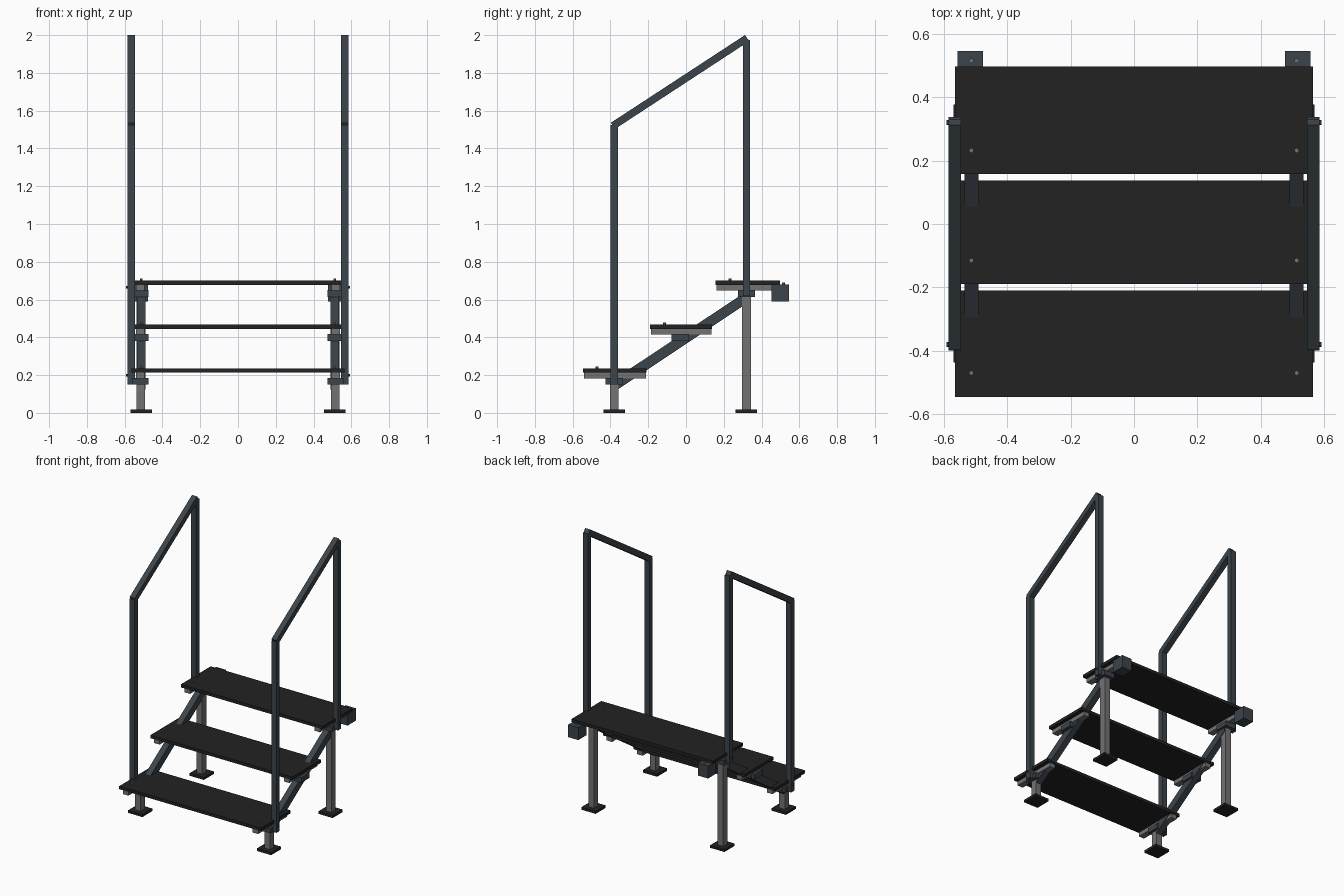
import bpy, bmesh, math
from mathutils import Vector

old = bpy.data.objects.get("Cube")
if old:
    bpy.data.objects.remove(old, do_unlink=True)


def material(name, r, g, b):
    m = bpy.data.materials.new(name)
    m.diffuse_color = (r, g, b, 1)
    m.use_nodes = True
    bsdf = m.node_tree.nodes["Principled BSDF"]
    bsdf.inputs["Base Color"].default_value = (r, g, b, 1)
    bsdf.inputs["Roughness"].default_value = 0.6
    return m


BLACK = material("black rubber", 0.016, 0.016, 0.016)
STEEL = material("blue grey steel", 0.045, 0.058, 0.07)
GREY = material("light grey metal", 0.17, 0.17, 0.175)


def finish(name, bm, mat):
    bmesh.ops.recalc_face_normals(bm, faces=bm.faces)
    mesh = bpy.data.meshes.new(name)
    bm.to_mesh(mesh)
    bm.free()
    mesh.materials.append(mat)
    ob = bpy.data.objects.new(name, mesh)
    bpy.context.collection.objects.link(ob)
    return ob


def box(name, x, y, z, mat):
    """Box from (min, max) ranges."""
    bm = bmesh.new()
    bmesh.ops.create_cube(bm, size=1)
    for v in bm.verts:
        v.co = Vector([(r[0] + r[1]) / 2 + c * (r[1] - r[0])
                       for r, c in zip((x, y, z), v.co)])
    return finish(name, bm, mat)


def side_profile(name, x, outline, mat):
    """Outline of (y, z) points extruded across an x range."""
    bm = bmesh.new()
    face = bm.faces.new([bm.verts.new((x[0], y, z)) for y, z in outline])
    new = bmesh.ops.extrude_face_region(bm, geom=[face])["geom"]
    bmesh.ops.translate(bm, vec=(x[1] - x[0], 0, 0),
                        verts=[v for v in new if isinstance(v, bmesh.types.BMVert)])
    return finish(name, bm, mat)


def bolt(name, pos, axis, mat):
    bm = bmesh.new()
    bmesh.ops.create_cone(bm, cap_ends=True, segments=6, radius1=0.008,
                          radius2=0.008, depth=0.014)
    ob = finish(name, bm, mat)
    ob.location = pos
    if axis == "x":
        ob.rotation_euler.y = math.pi / 2
    return ob


def span(centre, half):
    return (centre - half, centre + half)


# Treads: (name, front y, back y, top z, bracket centre y)
TREADS = [("lower", -0.545, -0.21, 0.235, -0.38),
          ("middle", -0.19, 0.138, 0.467, -0.03),
          ("upper", 0.157, 0.497, 0.70, 0.32)]
LEG_X, POST_X = 0.515, 0.565
FRONT_Y, BACK_Y = -0.38, 0.32

for name, y0, y1, top, _ in TREADS:
    box(name + "_tread", (-0.565, 0.565), (y0, y1), (top - 0.022, top), BLACK)

for side, s in (("left", 1), ("right", -1)):
    def across(centre, half):
        return span(s * centre, half)

    # Rails, brackets and bolts below each tread
    for name, y0, y1, top, mid in TREADS:
        box(f"{name}_tread_rail_{side}", across(0.517, 0.022), (y0 + 0.005, y1 - 0.003),
            (top - 0.052, top - 0.02), GREY)
        box(f"{name}_bracket_{side}", across(0.517, 0.042), span(mid, 0.046),
            (top - 0.086, top - 0.05), STEEL)
        bolt(f"{name}_tread_bolt_{side}", (s * 0.513, y0 + 0.075, top + 0.004), "z", GREY)

    # Legs and feet
    for name, y, top in (("front", FRONT_Y, 0.15), ("back", BACK_Y, 0.62)):
        box(f"{name}_leg_{side}", across(LEG_X, 0.022), span(y, 0.023), (0.015, top), GREY)
        box(f"{name}_foot_{side}", across(0.513, 0.057), span(y, 0.057), (0, 0.018), BLACK)

    # Sloping stringer
    side_profile("stringer_" + side, across(0.512, 0.022),
                 [(-0.36, 0.125), (0.335, 0.588), (0.335, 0.62),
                  (0.30, 0.63), (-0.385, 0.175)], STEEL)

    # Hand rail posts with a sloping top bar
    box("front_post_" + side, across(POST_X, 0.02), span(FRONT_Y, 0.019), (0.15, 1.525), STEEL)
    box("back_post_" + side, across(POST_X, 0.02), span(BACK_Y, 0.018), (0.62, 1.975), STEEL)
    side_profile("hand_rail_" + side, across(POST_X, 0.02),
                 [(-0.376, 1.503), (0.335, 1.968), (0.312, 2.0), (-0.398, 1.536)], STEEL)
    for name, y, z in (("front", FRONT_Y, 0.2), ("back", BACK_Y, 0.665)):
        bolt(f"{name}_post_bolt_{side}", (s * 0.585, y, z), "x", STEEL)

    # Rear mounting block
    box("rear_block_" + side, across(0.517, 0.04), (0.452, 0.545), (0.59, 0.68), STEEL)
    bolt("rear_block_bolt_" + side, (s * 0.513, 0.515, 0.682), "z", GREY)
